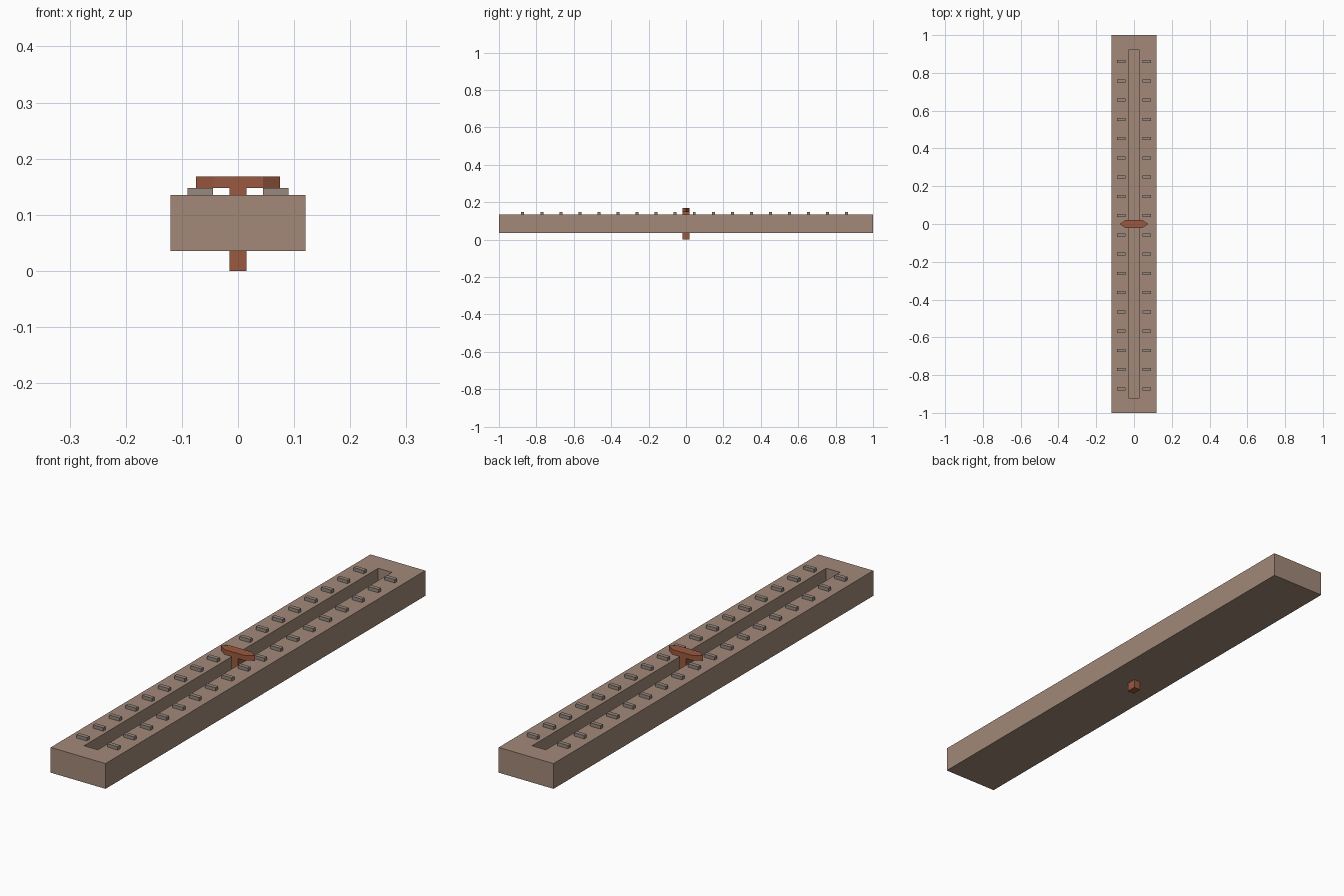
import bpy, bmesh

if "Cube" in bpy.data.objects:
    bpy.data.objects.remove(bpy.data.objects["Cube"])


def material(name, rgb):
    m = bpy.data.materials.new(name)
    m.diffuse_color = (*rgb, 1)
    m.use_nodes = True
    m.node_tree.nodes["Principled BSDF"].inputs["Base Color"].default_value = m.diffuse_color
    return m


def add_object(name, bm, mat):
    bmesh.ops.recalc_face_normals(bm, faces=bm.faces)
    mesh = bpy.data.meshes.new(name)
    bm.to_mesh(mesh)
    bm.free()
    mesh.materials.append(mat)
    ob = bpy.data.objects.new(name, mesh)
    bpy.context.collection.objects.link(ob)
    return ob


def prism(bm, outline, z0, z1):
    """Extrude an xy outline from z0 to z1; return the top face."""
    base = bm.faces.new([bm.verts.new((x, y, z0)) for x, y in outline])
    ext = bmesh.ops.extrude_face_region(bm, geom=[base], use_keep_orig=True)["geom"]
    verts = [g for g in ext if isinstance(g, bmesh.types.BMVert)]
    bmesh.ops.translate(bm, verts=verts, vec=(0, 0, z1 - z0))
    return next(g for g in ext if isinstance(g, bmesh.types.BMFace))


def rect(x0, x1, y0, y1):
    return [(x0, y0), (x1, y0), (x1, y1), (x0, y1)]


body_mat = material("weathered_metal", (0.36, 0.25, 0.19))
tick_mat = material("tick_metal", (0.31, 0.25, 0.21))
red_mat = material("rusty_red", (0.33, 0.10, 0.05))

# Long body with a closed-bottom slot sunk into its top
bm = bmesh.new()
top = prism(bm, rect(-0.12, 0.12, -1, 1), 0.035, 0.135)
bmesh.ops.inset_individual(bm, faces=[top], thickness=0.05)
for v in top.verts:
    v.co.x = 0.03 if v.co.x > 0 else -0.03
    v.co.y = 0.92 if v.co.y > 0 else -0.92
bmesh.ops.inset_individual(bm, faces=[top], thickness=0.0)
for v in top.verts:
    v.co.z -= 0.07
add_object("slotted_body", bm, body_mat)

# Two rows of raised tick marks
bm = bmesh.new()
for i in range(18):
    y = -0.873 + i * 0.1019
    for x0, x1 in ((-0.09, -0.045), (0.045, 0.09)):
        prism(bm, rect(x0, x1, y - 0.008, y + 0.008), 0.135, 0.148)
add_object("tick_marks", bm, tick_mat)

# Slider stem passing through the body
bm = bmesh.new()
prism(bm, rect(-0.015, 0.015, -0.02, 0.02), 0, 0.15)
add_object("slider_stem", bm, red_mat)

# Six-sided slider head pointing to both tick rows
bm = bmesh.new()
prism(bm, [(-0.075, 0), (-0.045, -0.02), (0.045, -0.02),
           (0.075, 0), (0.045, 0.02), (-0.045, 0.02)], 0.148, 0.168)
add_object("slider_head", bm, red_mat)
